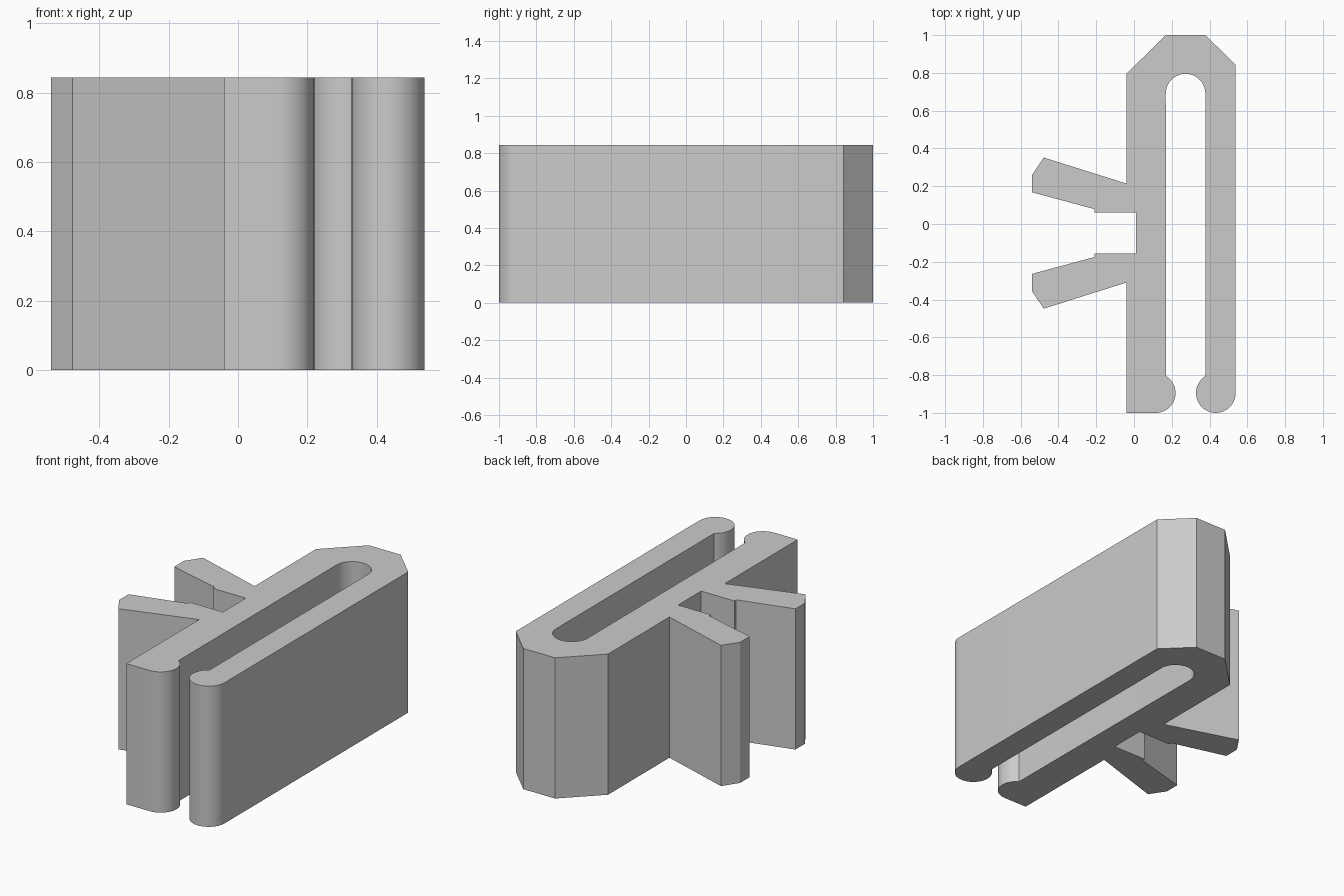
import bpy
import bmesh
from math import cos, sin, radians

HEIGHT = 0.843
RADIUS = 0.105      # bulbs and slot end share one radius
ARM_AXIS = -0.048   # line the two gripping arms mirror about

cube = bpy.data.objects.get("Cube")
if cube:
    bpy.data.objects.remove(cube, do_unlink=True)


def arc(cx, cy, start, end, steps=20):
    """Points on a circle from start to end, in degrees."""
    angles = [radians(start + (end - start) * i / steps) for i in range(steps + 1)]
    return [(cx + RADIUS * cos(a), cy + RADIUS * sin(a)) for a in angles]


def extrude_profile(name, points, height, material):
    """Closed outline raised into a solid."""
    bm = bmesh.new()
    base = bm.faces.new([bm.verts.new((x, y, 0)) for x, y in points])
    top = bmesh.ops.extrude_face_region(bm, geom=[base], use_keep_orig=True)["geom"]
    raised = [v for v in top if isinstance(v, bmesh.types.BMVert)]
    bmesh.ops.translate(bm, verts=raised, vec=(0, 0, height))
    bmesh.ops.recalc_face_normals(bm, faces=bm.faces[:])
    mesh = bpy.data.meshes.new(name)
    bm.to_mesh(mesh)
    bm.free()
    mesh.materials.append(material)
    obj = bpy.data.objects.new(name, mesh)
    bpy.context.collection.objects.link(obj)
    return obj


# Plain grey plastic
grey = bpy.data.materials.new("grey plastic")
grey.use_nodes = True
color = (0.6, 0.6, 0.6, 1)
grey.diffuse_color = color
grey.node_tree.nodes["Principled BSDF"].inputs["Base Color"].default_value = color

# Upper gripping arm, from the spine out and back to the notch
arm = [(-0.04, 0.214), (-0.478, 0.352), (-0.54, 0.26), (-0.54, 0.168),
       (-0.21, 0.079), (-0.21, 0.061), (0.01, 0.061)]
mirrored_arm = [(x, 2 * ARM_AXIS - y) for x, y in reversed(arm)]

# Chamfered closed end of the clip
closed_end = [(0.538, 0.843), (0.378, 1), (0.168, 1), (-0.04, 0.795)]

# Whole outline, counter-clockwise
outline = [(-0.04, -1)]
outline += arc(0.115, -0.895, -90, 58)       # bulb on the spine
outline += arc(0.273, 0.69, 180, 0)          # rounded slot end
outline += arc(0.433, -0.895, 122, 360, 30)  # bulb on the free leg
outline += closed_end + arm + mirrored_arm

clip = extrude_profile("clip_body", outline, HEIGHT, grey)

# Smooth the curved walls, keep corners sharp
bpy.ops.object.select_all(action="DESELECT")
clip.select_set(True)
bpy.context.view_layer.objects.active = clip
bpy.ops.object.shade_smooth_by_angle(angle=radians(30))
